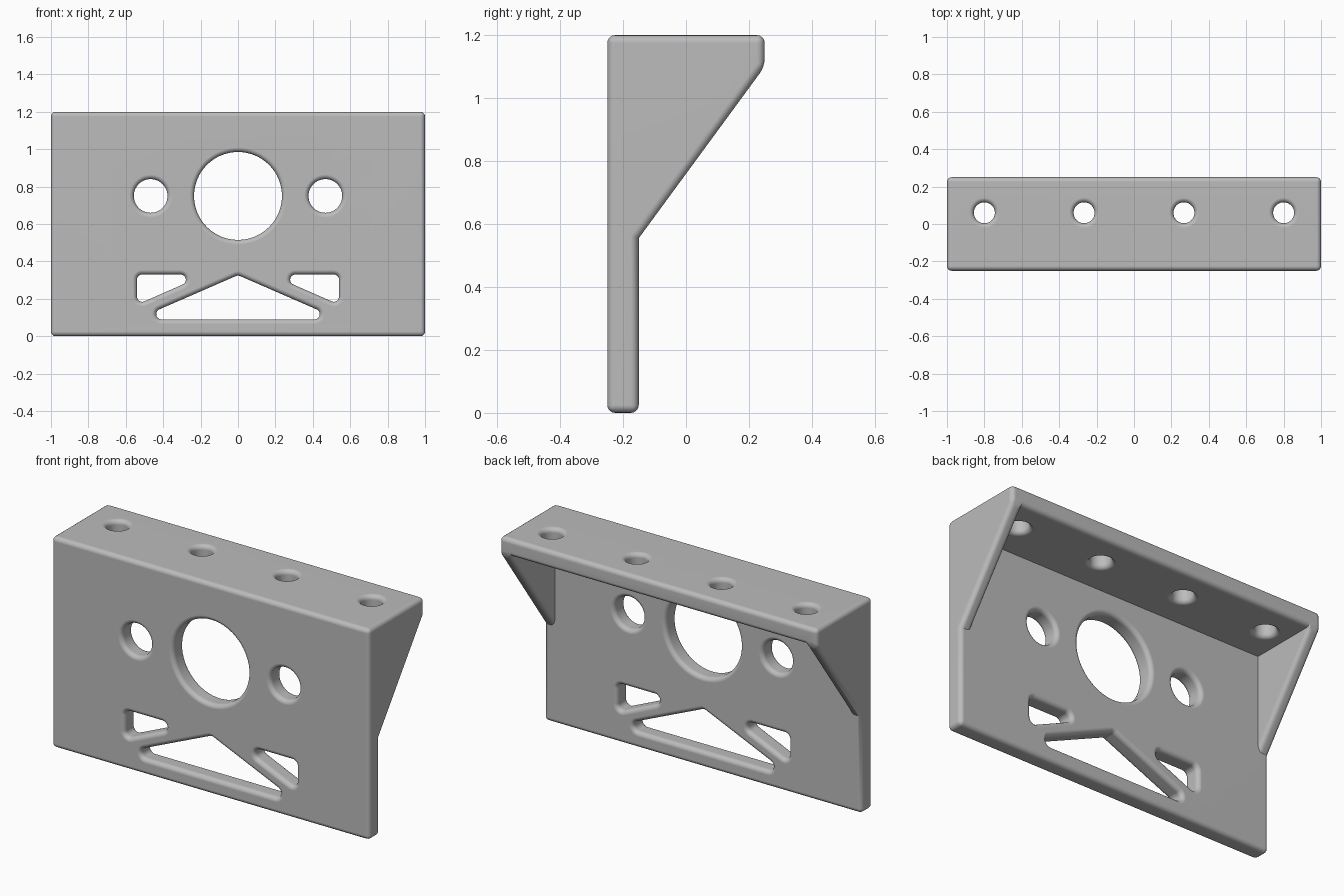
import bpy, bmesh, math
from mathutils import Vector

cube = bpy.data.objects.get("Cube")
if cube:
    bpy.data.objects.remove(cube, do_unlink=True)

FILLET = 0.025
SLOT_R = 0.028
FRONT, BACK = -0.25, -0.15        # plate faces
UNDER, TOP = 1.1, 1.2             # shelf faces
FOOT = 0.555                      # lower end of the gussets
INNER = 0.93                      # inner gusset face

grey = bpy.data.materials.new("plain_grey")
grey.use_nodes = True
grey.diffuse_color = (0.5, 0.5, 0.5, 1)
grey.node_tree.nodes["Principled BSDF"].inputs["Base Color"].default_value = (0.5, 0.5, 0.5, 1)


def make_object(name, bm):
    bmesh.ops.recalc_face_normals(bm, faces=bm.faces[:])
    mesh = bpy.data.meshes.new(name)
    bm.to_mesh(mesh)
    bm.free()
    mesh.materials.append(grey)
    obj = bpy.data.objects.new(name, mesh)
    bpy.context.collection.objects.link(obj)
    return obj


# Bracket body: side profile swept across, hollow behind between two gussets
profile = [(FRONT, 0), (BACK, 0), (BACK, FOOT), (0.25, UNDER), (0.25, TOP), (FRONT, TOP)]
pocket = [(BACK, FOOT), (0.25, UNDER), (BACK, UNDER)]
bm = bmesh.new()
R, L = [[bm.verts.new((s, y, z)) for y, z in profile] for s in (-1, 1)]
r, l = [[bm.verts.new((s * INNER, y, z)) for y, z in pocket] for s in (-1, 1)]
for a, p in ((R, r), (L, l)):
    bm.faces.new(a)                               # outer end
    bm.faces.new(p)                               # inner gusset face
    bm.faces.new((a[2], a[3], p[1], p[0]))        # sloping gusset edge
for i, j in ((0, 1), (4, 5), (5, 0)):             # bottom, top, front
    bm.faces.new((R[i], R[j], L[j], L[i]))
bm.faces.new((R[3], R[4], L[4], L[3], l[1], r[1]))              # shelf lip
bm.faces.new((r[1], r[2], l[2], l[1]))                          # shelf underside
bm.faces.new((R[1], R[2], r[0], r[2], l[2], l[0], L[2], L[1]))  # plate back
bmesh.ops.recalc_face_normals(bm, faces=bm.faces[:])
convex = [e for e in bm.edges if e.calc_face_angle_signed() > 0.3]
bmesh.ops.bevel(bm, geom=convex, offset=FILLET, segments=4, profile=0.5, affect='EDGES')
bracket = make_object("bracket", bm)


# Hole cutters: straight through the middle, flaring to a round lip at each face
def outline(centres, radius):
    """Rounded convex outline around counter-clockwise corner centres."""
    if len(centres) == 1:
        u, v = centres[0]
        return [(u + radius * math.cos(t * math.tau / 64),
                 v + radius * math.sin(t * math.tau / 64)) for t in range(64)]
    pts, n = [], len(centres)
    for i, c in enumerate(centres):
        c = Vector(c)
        before = c - Vector(centres[i - 1])
        after = Vector(centres[(i + 1) % n]) - c
        start = math.atan2(before.y, before.x) - math.pi / 2
        end = math.atan2(after.y, after.x) - math.pi / 2
        sweep = (end - start) % math.tau
        for k in range(13):
            t = start + sweep * k / 12
            pts.append((c.x + radius * math.cos(t), c.y + radius * math.sin(t)))
    return pts


def add_cutter(bm, centres, radius, low, high, place):
    arc = [k * math.pi / 12 for k in range(7)]
    flare = [(FILLET * (1 - math.sin(t)), FILLET * (1 - math.cos(t))) for t in arc]
    rings = [(low - 0.03, FILLET)]
    rings += [(low + d, o) for d, o in reversed(flare)]
    rings += [(high - d, o) for d, o in flare]
    rings.append((high + 0.03, FILLET))
    loops = [[bm.verts.new(place(u, v, d)) for u, v in outline(centres, radius + o)]
             for d, o in rings]
    for a, b in zip(loops, loops[1:]):
        for i in range(len(a)):
            bm.faces.new((a[i - 1], a[i], b[i], b[i - 1]))
    bm.faces.new(loops[0])
    bm.faces.new(loops[-1])


def through_plate(u, v, d):
    return (u, d, v)


def through_shelf(u, v, d):
    return (u, v, d)


bm = bmesh.new()
side_slot = [(0.307, 0.302), (0.512, 0.212), (0.512, 0.302)]
plate_holes = [
    ([(0, 0.75)], 0.235),                                          # large round opening
    ([(-0.467, 0.75)], 0.09), ([(0.467, 0.75)], 0.09),             # small round openings
    ([(-0.409, 0.118), (0.409, 0.118), (0, 0.296)], SLOT_R),       # wide triangle
    (side_slot, SLOT_R),                                           # side triangles
    ([(-u, v) for u, v in reversed(side_slot)], SLOT_R),
]
for centres, radius in plate_holes:
    add_cutter(bm, centres, radius, FRONT, BACK, through_plate)
for x in (-0.8, -0.267, 0.267, 0.8):                               # shelf screw holes
    add_cutter(bm, [(x, 0.06)], 0.056, UNDER, TOP, through_shelf)
cutter = make_object("hole_cutter", bm)
cutter.hide_render = True

# Cut the holes, then shade smoothly with flat faces kept flat
bpy.ops.object.select_all(action='DESELECT')
bracket.select_set(True)
bpy.context.view_layer.objects.active = bracket
cut = bracket.modifiers.new("holes", 'BOOLEAN')
cut.operation = 'DIFFERENCE'
cut.solver = 'EXACT'
cut.object = cutter
bpy.ops.object.modifier_apply(modifier=cut.name)
bpy.data.objects.remove(cutter, do_unlink=True)
bpy.ops.object.shade_smooth_by_angle(angle=math.radians(35))
weighted = bracket.modifiers.new("flat_normals", 'WEIGHTED_NORMAL')
weighted.keep_sharp = True
